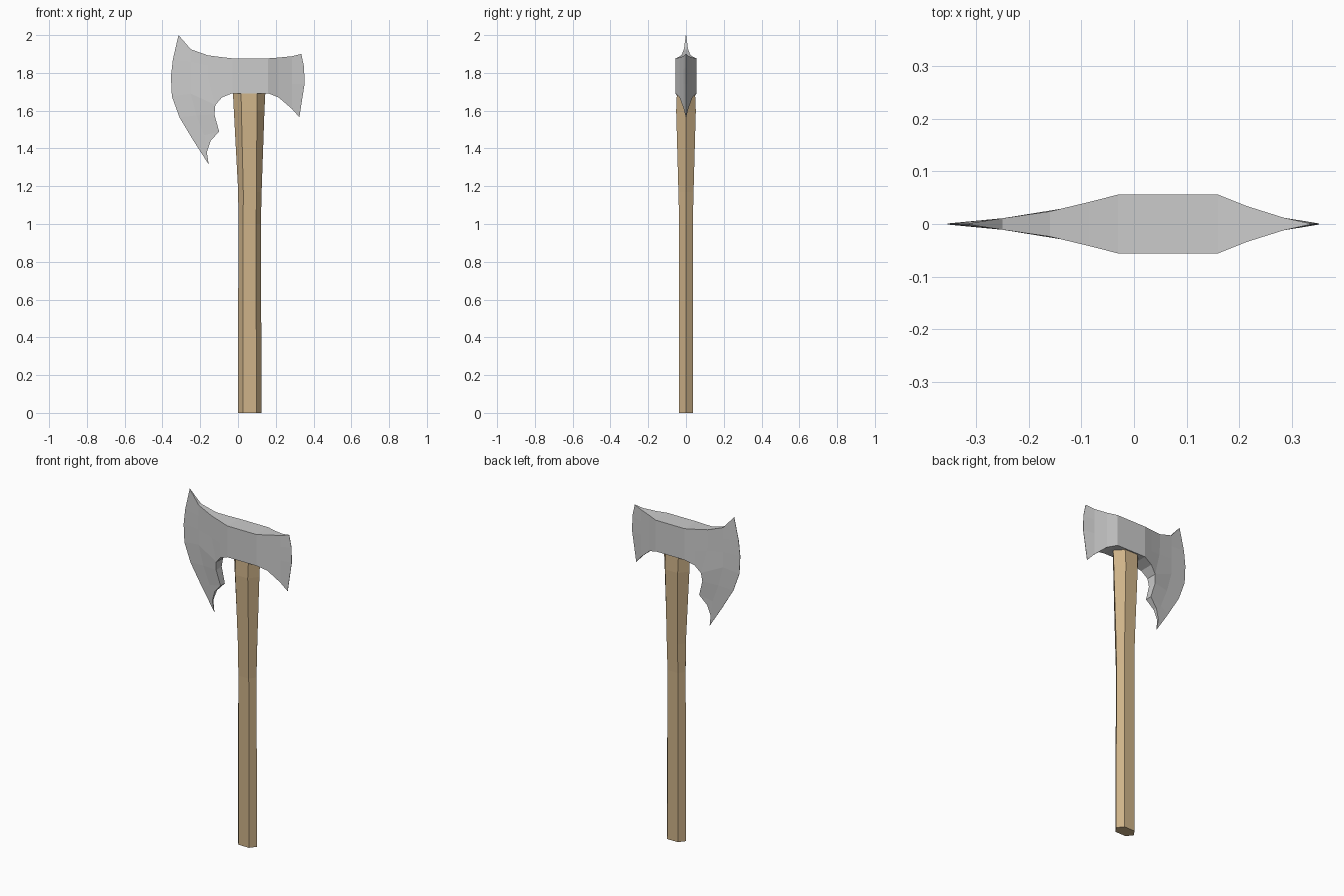
import bpy, bmesh

if "Cube" in bpy.data.objects:
    bpy.data.objects.remove(bpy.data.objects["Cube"])


def finish(bm, name, colour=None):
    bmesh.ops.recalc_face_normals(bm, faces=bm.faces)
    mesh = bpy.data.meshes.new(name)
    bm.to_mesh(mesh)
    bm.free()
    obj = bpy.data.objects.new(name, mesh)
    bpy.context.collection.objects.link(obj)
    if colour:
        mat = bpy.data.materials.new(name + "_wood")
        mat.diffuse_color = colour
        mat.use_nodes = True
        mat.node_tree.nodes["Principled BSDF"].inputs["Base Color"].default_value = mat.diffuse_color
        mesh.materials.append(mat)
    return obj


def column(xs, zs, ts):
    """Points running top to bottom: x, z and half thickness."""
    n = len(zs)
    xs = xs if isinstance(xs, list) else [xs] * n
    ts = ts if isinstance(ts, list) else [ts] * n
    return list(zip(xs, zs, ts))


# Axe head: columns from the long bearded edge to the short edge
columns = [
    column([-.315, -.345, -.355, -.35, -.31, -.235, -.155],
           [2.0, 1.87, 1.78, 1.675, 1.565, 1.44, 1.315], .001),
    column([-.25, -.25, -.25, -.25, -.22, -.18, -.165],
           [1.925, 1.86, 1.78, 1.69, 1.575, 1.47, 1.38],
           [.011, .011, .011, .011, .010, .008, .005]),
    column([-.16, -.16, -.155, -.12, -.125, -.10, -.145],
           [1.893, 1.84, 1.765, 1.63, 1.58, 1.49, 1.44],
           [.024, .024, .025, .032, .026, .020, .011]),
    column(-.085, [1.883, 1.82, 1.755, 1.67], .042),
    column(-.03, [1.877, 1.815, 1.755, 1.692], .056),
    column(.16, [1.877, 1.815, 1.755, 1.692], .056),
    column(.215, [1.881, 1.82, 1.75, 1.67], .034),
    column(.285, [1.888, 1.82, 1.74, 1.61], .012),
    column([.335, .35, .352, .325], [1.90, 1.83, 1.74, 1.565], .001),
]
bm = bmesh.new()
front = [[bm.verts.new((x, -t, z)) for x, z, t in c] for c in columns]
back = [[bm.verts.new((x, t, z)) for x, z, t in c] for c in columns]
twin = {f: b for cf, cb in zip(front, back) for f, b in zip(cf, cb)}
for a, b in zip(front, front[1:]):
    for i in range(min(len(a), len(b)) - 1):
        quad = [a[i], a[i + 1], b[i + 1], b[i]]
        bm.faces.new(quad)
        bm.faces.new([twin[v] for v in reversed(quad)])
# Rim joining the two cheeks
front_verts = set(twin)
rim = [e for e in bm.edges if e.is_boundary and e.verts[0] in front_verts]
for e in rim:
    u, v = e.verts
    bm.faces.new([u, v, twin[v], twin[u]])
finish(bm, "axe_head")

# Handle: six-sided shaft flaring into the head
# z, x left, x right, half width of flat, half depth
rings = [(0, 0, .125, .035, .036), (1.0, .002, .121, .034, .036),
         (1.17, .001, .125, .035, .040), (1.6, -.022, .140, .041, .052),
         (1.72, -.028, .146, .043, .047)]
bm = bmesh.new()
loops = []
for z, x0, x1, f, d in rings:
    c = (x0 + x1) / 2
    outline = [(x0, 0), (c - f, -d), (c + f, -d), (x1, 0), (c + f, d), (c - f, d)]
    loops.append([bm.verts.new((x, y, z)) for x, y in outline])
for a, b in zip(loops, loops[1:]):
    for i in range(6):
        j = (i + 1) % 6
        bm.faces.new([a[i], a[j], b[j], b[i]])
bm.faces.new(loops[0])
bm.faces.new(loops[-1])
finish(bm, "handle", (.62, .45, .25, 1))
